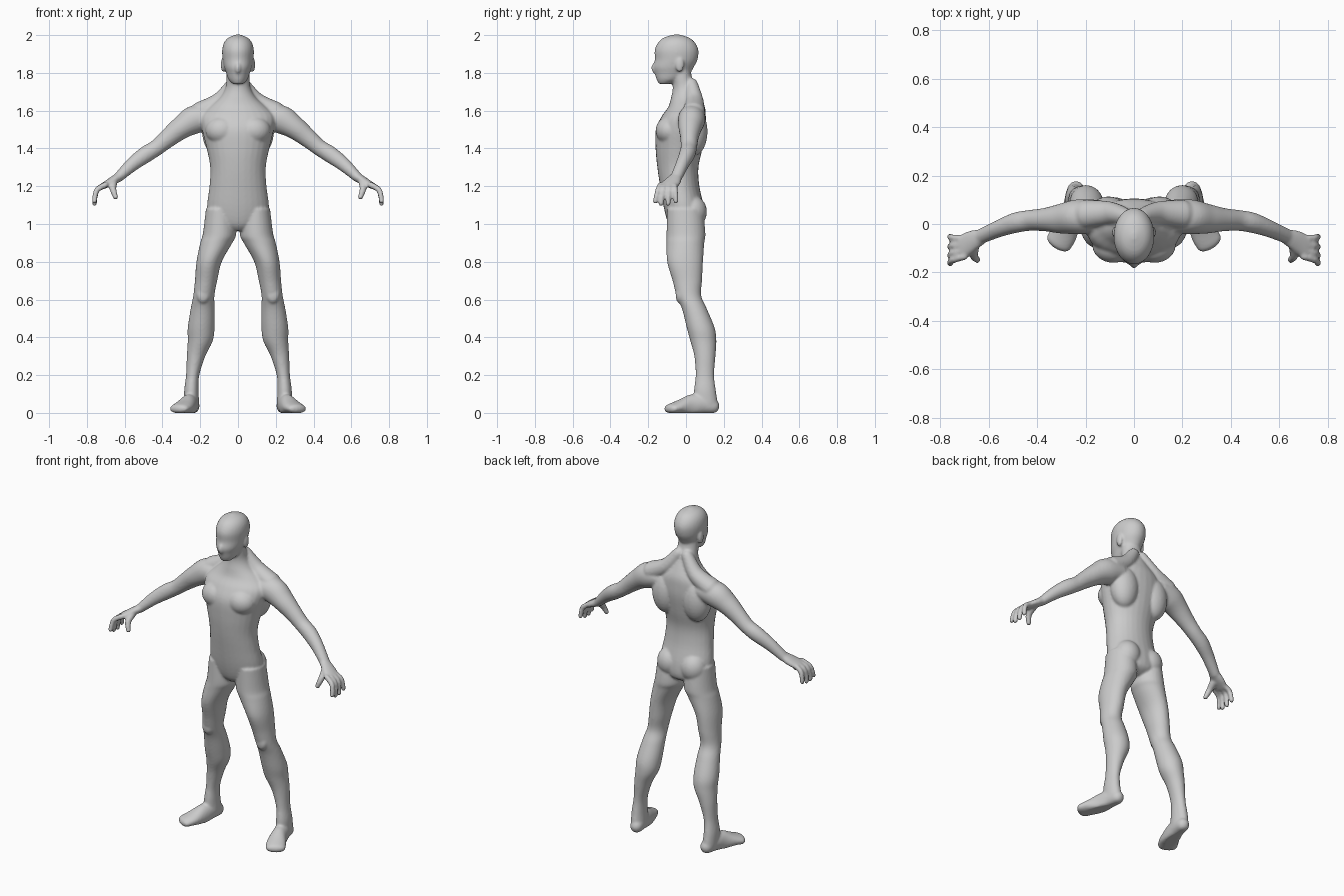
import bpy, bmesh, math
from mathutils import Vector, Matrix

bm = bmesh.new()
UP = Vector((0, 0, 1))
SEG = 28


def spline(rows, steps=5):
    """Catmull-Rom through rows of (x, y, z, radius_a, radius_b)."""
    out = []
    n = len(rows)
    for i in range(n - 1):
        p = [rows[max(i - 1, 0)], rows[i], rows[i + 1], rows[min(i + 2, n - 1)]]
        for k in range(steps):
            t = k / steps
            out.append([0.5 * (2 * b + (c - a) * t + (2 * a - 5 * b + 4 * c - d) * t * t
                               + (3 * b - a - 3 * c + d) * t ** 3) for a, b, c, d in zip(*p)])
    return out + [list(rows[-1])]


def limb(rows, axis=None, ref=(0, 1, 0), dome=True, floor=None):
    """Loft of elliptical rings; axis fixes the ring normal, otherwise it follows the path."""
    pts = spline(rows)
    rings = []
    last = len(pts) - 1
    for i, p in enumerate(pts):
        c = Vector(p[:3])
        t = axis or (Vector(pts[min(i + 1, last)][:3]) - Vector(pts[max(i - 1, 0)][:3])).normalized()
        a, b = max(p[3], 0.002), max(p[4], 0.002)
        ring = [(c, t, a, b)]
        if dome and i in (0, last):
            sign = 1 if i else -1
            cap = [(c + t * sign * min(a, b) * math.sin(q), t, a * math.cos(q), b * math.cos(q))
                   for q in (0.5, 0.95, 1.35)]
            ring = ring + cap if i else cap[::-1] + ring
        rings += ring
    loops = []
    for c, t, a, b in rings:
        u = t.cross(Vector(ref)).normalized()
        v = u.cross(t)
        loop = []
        for k in range(SEG):
            q = 2 * math.pi * k / SEG
            co = c + u * a * math.cos(q) + v * b * math.sin(q)
            if floor is not None:
                co.z = max(co.z, floor)
            loop.append(bm.verts.new(co))
        loops.append(loop)
    for r, s in zip(loops, loops[1:]):
        for k in range(SEG):
            j = (k + 1) % SEG
            bm.faces.new((r[k], r[j], s[j], s[k]))
    bm.faces.new(loops[0][::-1])
    bm.faces.new(loops[-1])


def muscle(pos, size):
    bmesh.ops.create_uvsphere(bm, u_segments=24, v_segments=16, radius=1,
                              matrix=Matrix.Translation(pos) @ Matrix.Diagonal((*size, 1)))


# Leg
limb([(.095, -.005, 1.08, .075, .095), (.098, 0, .95, .088, .103), (.115, -.003, .90, .085, .1),
      (.153, -.005, .80, .067, .095), (.169, .007, .70, .059, .078), (.181, .015, .62, .056, .066),
      (.187, .045, .55, .064, .066), (.195, .078, .45, .071, .074), (.200, .092, .38, .066, .069),
      (.222, .1, .30, .049, .056), (.240, .1, .20, .035, .049), (.247, .1, .12, .038, .058),
      (.245, .105, .05, .04, .064)], axis=UP, dome=False)
muscle((.185, -.033, .625), (.035, .022, .045))

# Foot
limb([(.24, .14, .035, .037, .04), (.25, .08, .045, .042, .055), (.265, .02, .035, .047, .06),
      (.29, -.04, .03, .056, .036), (.312, -.078, .022, .056, .027)], ref=(0, 0, 1), floor=0)

# Arm
limb([(.15, .03, 1.565, .06, .07), (.23, .03, 1.552, .075, .072), (.30, .022, 1.51, .061, .062),
      (.37, .018, 1.455, .05, .048), (.43, .015, 1.405, .043, .043), (.49, .005, 1.367, .044, .042),
      (.56, -.02, 1.315, .037, .035), (.635, -.052, 1.245, .026, .031)])

# Palm, fingers and thumb
limb([(.625, -.05, 1.252, .025, .03), (.67, -.07, 1.225, .022, .044), (.712, -.094, 1.202, .017, .048)])
for y0, y1, z1 in ((-.135, -.163, 1.12), (-.11, -.132, 1.107), (-.085, -.095, 1.107), (-.06, -.053, 1.12)):
    limb([(.70, y0, 1.208, .016, .014), (.748, (y0 + y1) / 2, 1.178, .015, .014), (.76, y1, z1, .013, .013)])
limb([(.66, -.09, 1.22, .022, .022), (.662, -.13, 1.185, .018, .018), (.648, -.148, 1.142, .014, .014)])

# Neck-to-shoulder slope, chest, back and seat muscles, ear
limb([(.03, .03, 1.74, .033, .033), (.10, .045, 1.65, .045, .048), (.20, .04, 1.592, .055, .06)])
muscle((.085, -.087, 1.495), (.088, .074, .075))
muscle((.105, .04, 1.49), (.085, .074, .13))
muscle((.08, .035, 1.065), (.077, .076, .085))
muscle((.079, -.033, 1.843), (.012, .022, .04))

# Mirror everything so far to the other side
dup = bmesh.ops.duplicate(bm, geom=bm.verts[:] + bm.edges[:] + bm.faces[:])["geom"]
for v in dup:
    if isinstance(v, bmesh.types.BMVert):
        v.co.x = -v.co.x

# Torso and neck
limb([(0, -.01, .965, .05, .055), (0, 0, 1.0, .135, .093), (0, -.01, 1.08, .164, .106),
      (0, -.033, 1.2, .151, .104), (0, -.043, 1.3, .147, .109), (0, -.037, 1.4, .166, .124),
      (0, -.028, 1.5, .19, .132), (0, -.012, 1.57, .195, .117), (0, .003, 1.62, .15, .097),
      (0, .0, 1.67, .095, .079), (0, -.008, 1.72, .067, .062), (0, -.022, 1.78, .061, .053),
      (0, -.03, 1.85, .06, .05)], axis=UP, dome=False)

# Head and nose
limb([(0, -.113, 1.742, .028, .032), (0, -.09, 1.765, .05, .066), (0, -.072, 1.80, .063, .094),
      (0, -.066, 1.83, .073, .107), (0, -.052, 1.87, .081, .113), (0, -.05, 1.92, .084, .116),
      (0, -.05, 1.96, .074, .098), (0, -.05, 1.987, .05, .066), (0, -.05, 2.003, .01, .014)],
     axis=UP, dome=False)
muscle((0, -.165, 1.825), (.016, .018, .03))

bmesh.ops.recalc_face_normals(bm, faces=bm.faces[:])
mesh = bpy.data.meshes.new("body")
bm.to_mesh(mesh)
bm.free()
body = bpy.data.objects.new("body", mesh)
bpy.context.collection.objects.link(body)

# Fuse all parts into one skin and soften the joins
skin = body.modifiers.new("fuse", 'REMESH')
skin.mode = 'VOXEL'
skin.voxel_size = 0.007
skin.use_smooth_shade = True
soft = body.modifiers.new("soften", 'SMOOTH')
soft.factor = 0.5
soft.iterations = 6
